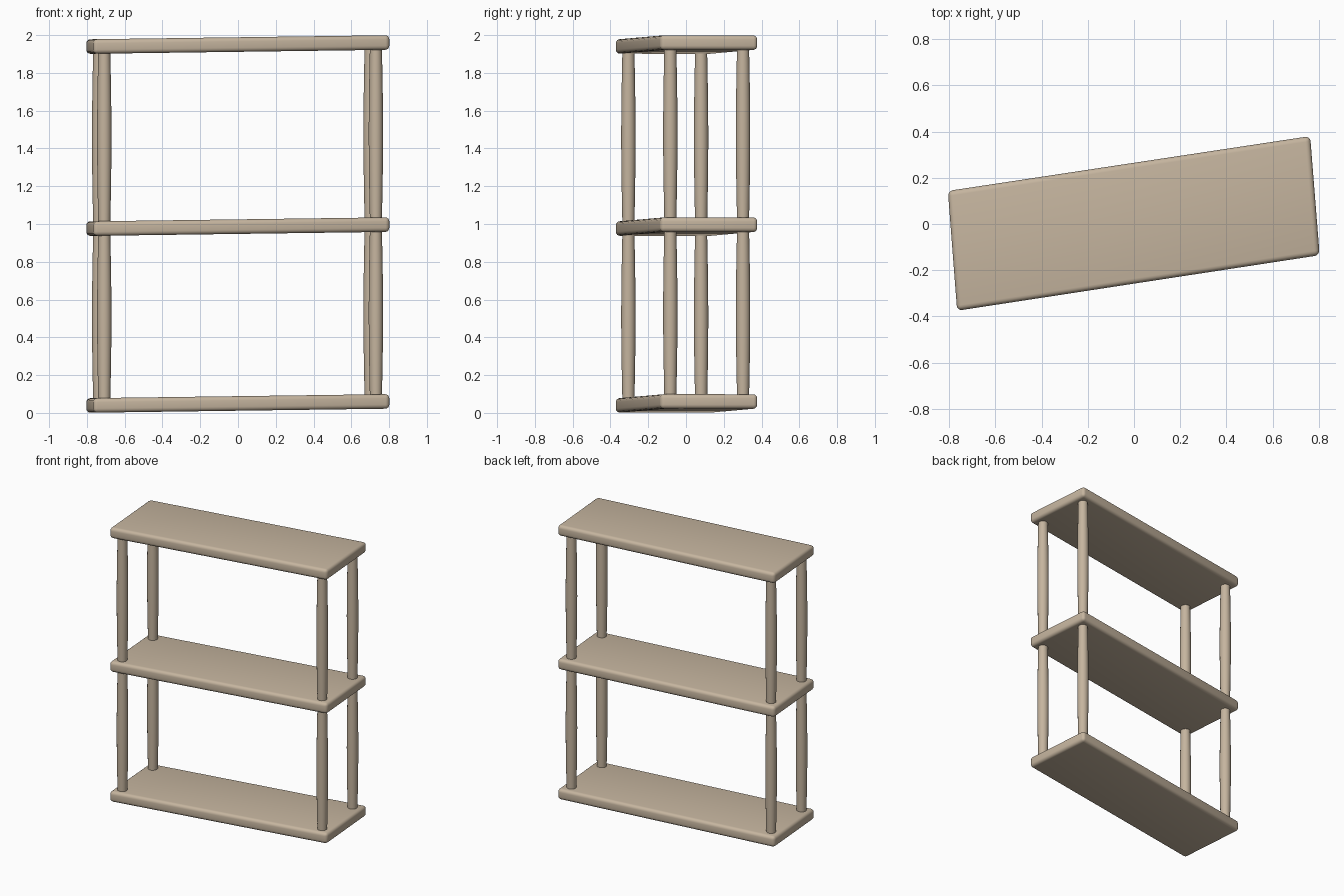
import bpy, bmesh, math
from mathutils import Vector

if "Cube" in bpy.data.objects:
    bpy.data.objects.remove(bpy.data.objects["Cube"])

wood = bpy.data.materials.new("light wood")
wood.diffuse_color = (0.56, 0.46, 0.345, 1)
wood.use_nodes = True
wood.node_tree.nodes["Principled BSDF"].inputs["Base Color"].default_value = wood.diffuse_color

SLOPE = 0.0135           # gentle sideways tilt of every shelf
THICK = 0.077
LEVELS = [("bottom", 0.05), ("middle", 0.986), ("top", 1.95)]
CORNERS = [(-0.765, -0.375), (0.803, -0.135), (0.762, 0.38), (-0.805, 0.143)]
POSTS = [("front_left", -0.708, -0.305), ("front_right", 0.73, -0.083),
         ("back_right", 0.702, 0.302), ("back_left", -0.735, 0.08)]


def finish(name, bm, angle):
    bmesh.ops.recalc_face_normals(bm, faces=bm.faces)
    me = bpy.data.meshes.new(name)
    bm.to_mesh(me)
    bm.free()
    me.materials.append(wood)
    ob = bpy.data.objects.new(name, me)
    bpy.context.collection.objects.link(ob)
    bpy.ops.object.select_all(action='DESELECT')
    ob.select_set(True)
    bpy.context.view_layer.objects.active = ob
    bpy.ops.object.shade_smooth_by_angle(angle=math.radians(angle))
    return ob


# shelves: skewed slabs with rounded edges
def shelf(name, z):
    bm = bmesh.new()
    base = bm.faces.new([bm.verts.new((x, y, z + x * SLOPE - THICK / 2)) for x, y in CORNERS])
    top = bmesh.ops.extrude_face_region(bm, geom=[base])
    bmesh.ops.translate(bm, vec=(0, 0, THICK),
                        verts=[v for v in top["geom"] if isinstance(v, bmesh.types.BMVert)])
    bmesh.ops.recalc_face_normals(bm, faces=bm.faces)
    bmesh.ops.bevel(bm, geom=bm.edges[:], offset=0.022, segments=4,
                    profile=0.5, affect='EDGES')
    finish(name, bm, 40)


# posts: round, slightly fuller in the middle
def post(name, x, y, z0, z1, sides=24, rings=10):
    bm = bmesh.new()
    loops = []
    for i in range(rings + 1):
        t = i / rings
        r = 0.032 + 0.006 * math.sin(math.pi * t)
        loops.append([bm.verts.new((x + r * math.cos(a), y + r * math.sin(a), z0 + (z1 - z0) * t))
                      for a in (2 * math.pi * k / sides for k in range(sides))])
    for lo, hi in zip(loops, loops[1:]):
        for k in range(sides):
            n = (k + 1) % sides
            bm.faces.new((lo[k], lo[n], hi[n], hi[k]))
    bm.faces.new(loops[0])
    bm.faces.new(loops[-1])
    finish(name, bm, 40)


for label, z in LEVELS:
    shelf(label + "_shelf", z)

for label, x, y in POSTS:
    for tier, lo, hi in (("lower", 0, 1), ("upper", 1, 2)):
        lift = x * SLOPE
        post(f"{label}_{tier}_post", x, y,
             LEVELS[lo][1] + lift + THICK / 2 - 0.005,
             LEVELS[hi][1] + lift - THICK / 2 + 0.005)
